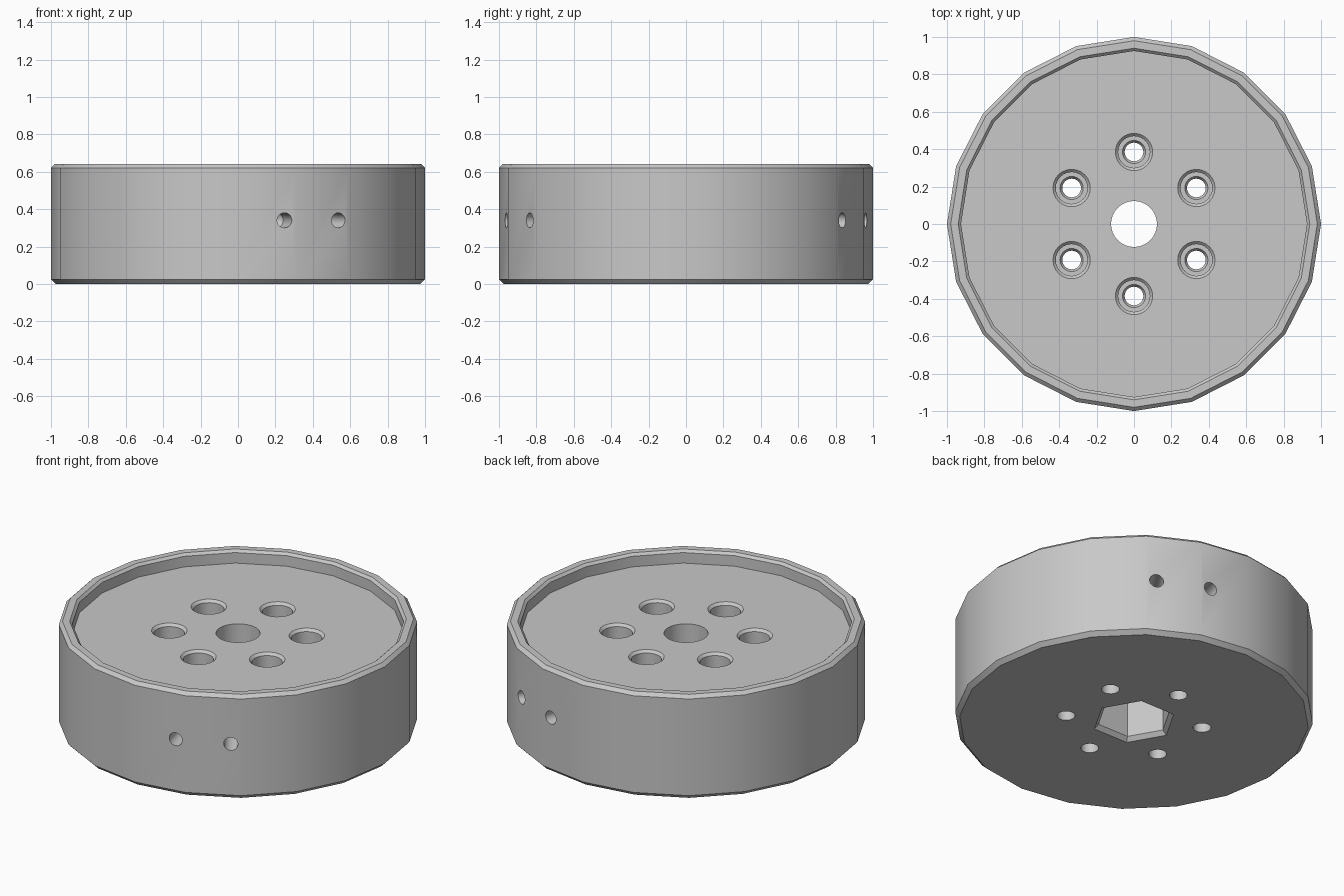
import bpy
import bmesh
import math
from mathutils import Matrix, Vector

default = bpy.data.objects.get("Cube")
if default:
    bpy.data.objects.remove(default, do_unlink=True)

# Single plain material
GREY = (0.58, 0.58, 0.58, 1)
grey = bpy.data.materials.new("plain grey")
grey.use_nodes = True
grey.diffuse_color = GREY
grey.node_tree.nodes["Principled BSDF"].inputs["Base Color"].default_value = GREY


def lathe(name, profile, sides, start=0.0):
    """Closed solid turned around z from (radius, height) points."""
    bm = bmesh.new()
    rings = []
    for r, z in profile:
        rings.append([bm.verts.new((r * math.cos(start + math.tau * i / sides),
                                    r * math.sin(start + math.tau * i / sides), z))
                      for i in range(sides)])
    for low, high in zip(rings, rings[1:]):
        for i in range(sides):
            j = (i + 1) % sides
            bm.faces.new((low[i], low[j], high[j], high[i]))
    bm.faces.new(rings[0][::-1])
    bm.faces.new(rings[-1])
    bmesh.ops.recalc_face_normals(bm, faces=bm.faces)
    mesh = bpy.data.meshes.new(name)
    bm.to_mesh(mesh)
    bm.free()
    mesh.materials.append(grey)
    obj = bpy.data.objects.new(name, mesh)
    bpy.context.collection.objects.link(obj)
    return obj


# Wheel body: chamfered drum with a raised lip around a sunken top plate
wheel = lathe("wheel_body", [
    (0.975, 0), (1, 0.025), (1, 0.62), (0.98, 0.64),
    (0.94, 0.64), (0.925, 0.625), (0.925, 0.56)], 20)

cutters = []

# Central round bore and the chamfered hexagonal socket beneath it
cutters.append(lathe("centre_bore", [(0.123, -0.1), (0.123, 0.8)], 32))
cutters.append(lathe("hex_socket", [
    (0.26, -0.025), (0.235, 0), (0.21, 0.025), (0.21, 0.32)], 6))

# Ring of six countersunk bolt holes
bolt_profile = [(0.05, -0.1), (0.05, 0.23), (0.062, 0.25), (0.085, 0.25),
                (0.085, 0.545), (0.1, 0.56), (0.1, 0.7)]
for k in range(6):
    hole = lathe("bolt_hole", bolt_profile, 24)
    angle = math.radians(30 + 60 * k)
    hole.data.transform(Matrix.Translation(
        (0.385 * math.cos(angle), 0.385 * math.sin(angle), 0)))
    cutters.append(hole)

# Blind drilled holes in the side wall, a pair at the front and one at the back
for side in (-1, 1):
    for degrees in (14.5, 32.7):
        hole = lathe("side_hole", [(0.002, 0.78), (0.04, 0.81), (0.04, 1.1)], 20)
        a = math.radians(degrees)
        outward = Vector((math.sin(a), side * math.cos(a), 0))
        turn = outward.to_track_quat('Z', 'Y').to_matrix().to_4x4()
        hole.data.transform(Matrix.Translation((0, 0, 0.34)) @ turn)
        cutters.append(hole)

# Cut all holes, then discard the cutters
bpy.context.view_layer.objects.active = wheel
for cutter in cutters:
    cutter.hide_render = True
    mod = wheel.modifiers.new("cut", 'BOOLEAN')
    mod.operation = 'DIFFERENCE'
    mod.solver = 'EXACT'
    mod.object = cutter
    bpy.ops.object.modifier_apply(modifier=mod.name)
for cutter in cutters:
    bpy.data.objects.remove(cutter, do_unlink=True)

# Smooth the curved walls, keep the edges crisp
for obj in bpy.context.selected_objects:
    obj.select_set(False)
wheel.select_set(True)
bpy.ops.object.shade_smooth_by_angle(angle=math.radians(30))
